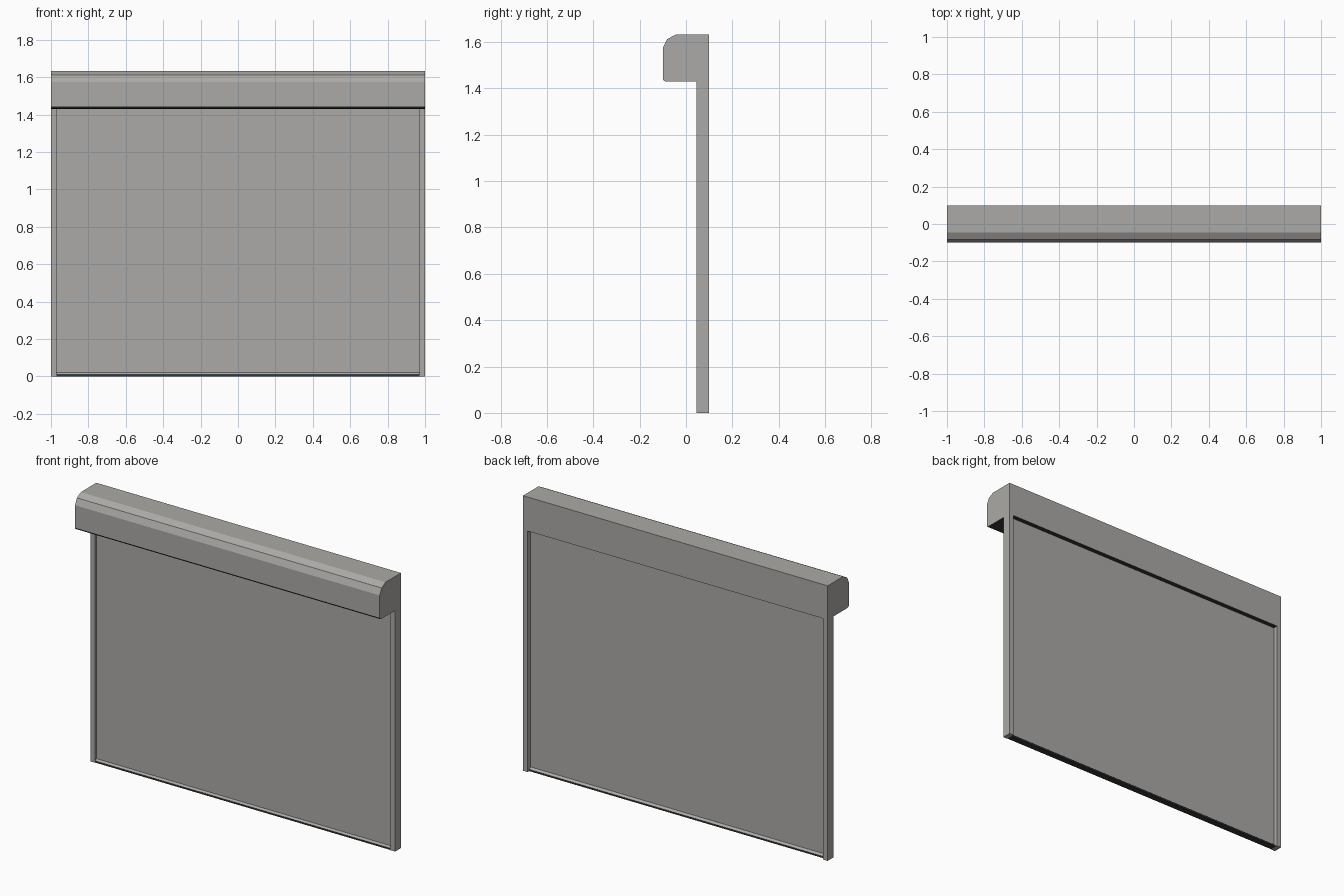
import bpy, bmesh

if "Cube" in bpy.data.objects:
    bpy.data.objects.remove(bpy.data.objects["Cube"])


def flat_colour(name, rgb):
    mat = bpy.data.materials.new(name)
    mat.diffuse_color = (*rgb, 1)
    mat.use_nodes = True
    mat.node_tree.nodes["Principled BSDF"].inputs["Base Color"].default_value = mat.diffuse_color
    return mat


grey = flat_colour("warm grey metal", (0.41, 0.40, 0.385))
black = flat_colour("black seal", (0.035, 0.035, 0.035))


def extrude_x(name, profile, x0, x1, is_black=None):
    """Solid swept from x0 to x1 along a (y, z) outline; is_black picks seal faces."""
    bm = bmesh.new()
    face = bm.faces.new([bm.verts.new((x0, y, z)) for y, z in profile])
    swept = bmesh.ops.extrude_face_region(bm, geom=[face])["geom"]
    verts = [v for v in swept if isinstance(v, bmesh.types.BMVert)]
    bmesh.ops.translate(bm, verts=verts, vec=(x1 - x0, 0, 0))
    bmesh.ops.recalc_face_normals(bm, faces=bm.faces)
    bm.normal_update()
    if is_black:
        for f in bm.faces:
            f.material_index = int(is_black(f.normal))
    mesh = bpy.data.meshes.new(name)
    bm.to_mesh(mesh)
    bm.free()
    mesh.materials.append(grey)
    mesh.materials.append(black)
    obj = bpy.data.objects.new(name, mesh)
    bpy.context.collection.objects.link(obj)
    return obj


def rect(y0, y1, z0, z1):
    return [(y0, z0), (y1, z0), (y1, z1), (y0, z1)]


# Roller housing with faceted front shoulder and black underside
extrude_x("roller_housing", [
    (0.10, 1.43), (0.10, 1.632), (-0.045, 1.632), (-0.082, 1.612),
    (-0.10, 1.575), (-0.10, 1.442), (-0.097, 1.434), (-0.088, 1.43)], -1, 1,
    lambda n: n.z < -0.2)

# Guide rails on both sides
for side, x0, x1 in (("left", -1, -0.97), ("right", 0.97, 1)):
    extrude_x(side + "_guide_rail", rect(0.045, 0.10, 0, 1.43), x0, x1)

# Shutter curtain, recessed between the rails
extrude_x("curtain", rect(0.057, 0.072, 0.01, 1.435), -0.972, 0.972)

# Bottom bar: grey sloped shoulders over a black seal
extrude_x("bottom_bar", [
    (0.047, 0.0), (0.085, 0.0), (0.085, 0.010), (0.072, 0.020),
    (0.057, 0.020), (0.047, 0.010)], -0.97, 0.97,
    lambda n: n.z < 0.3 and abs(n.x) < 0.5)
